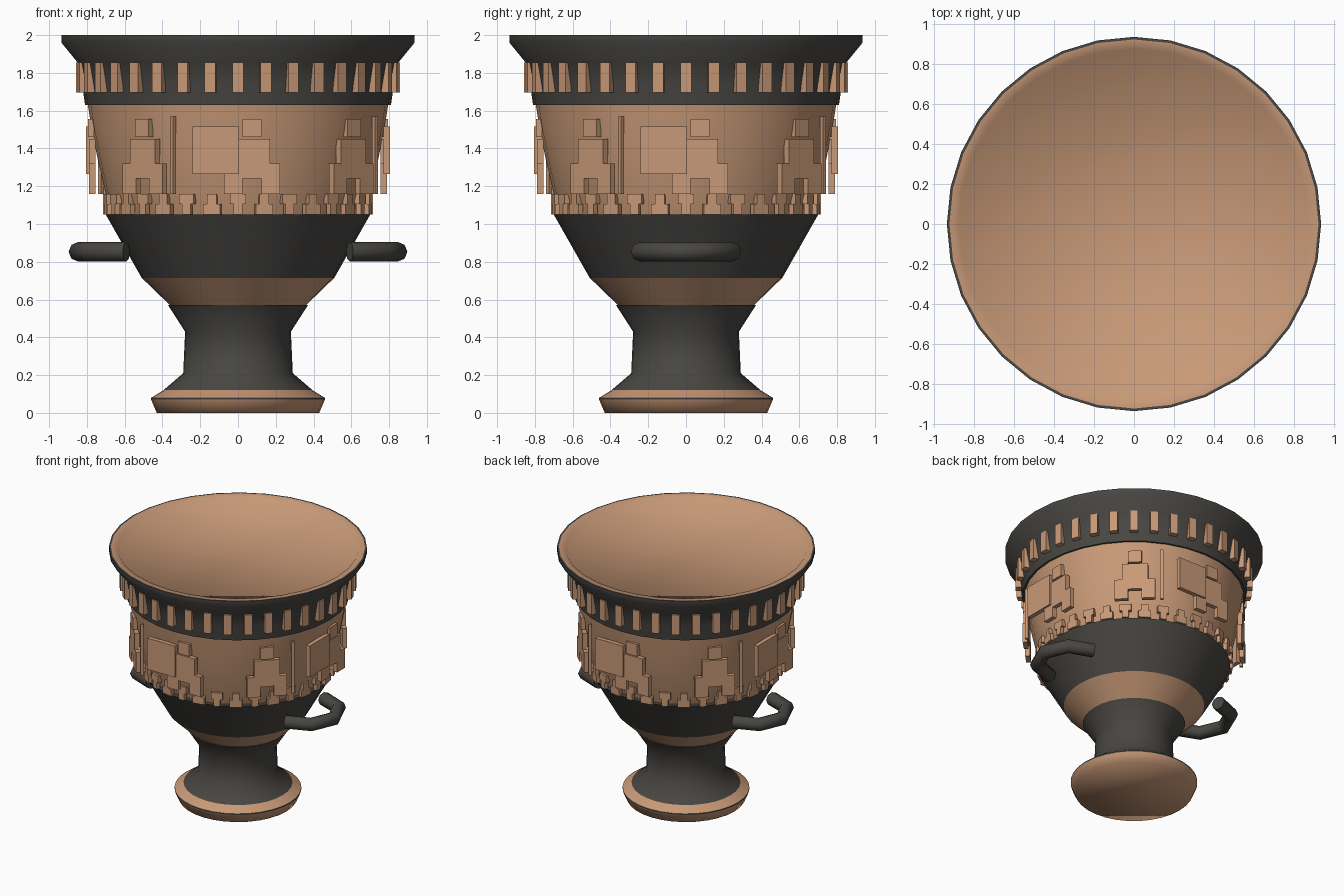
import bpy, bmesh
from math import sin, cos, pi, radians

cube = bpy.data.objects.get("Cube")
if cube:
    bpy.data.objects.remove(cube)


def material(name, rgb):
    m = bpy.data.materials.new(name)
    m.use_nodes = True
    m.diffuse_color = (*rgb, 1)
    m.node_tree.nodes["Principled BSDF"].inputs["Base Color"].default_value = (*rgb, 1)
    return m


clay = material("terracotta", (0.58, 0.32, 0.185))
glaze = material("black_glaze", (0.065, 0.062, 0.055))


def finish(name, bm, mats, smooth=None):
    mesh = bpy.data.meshes.new(name)
    bm.to_mesh(mesh)
    bm.free()
    ob = bpy.data.objects.new(name, mesh)
    bpy.context.collection.objects.link(ob)
    for m in mats:
        mesh.materials.append(m)
    if smooth:
        bpy.ops.object.select_all(action='DESELECT')
        ob.select_set(True)
        bpy.context.view_layer.objects.active = ob
        bpy.ops.object.shade_smooth_by_angle(angle=radians(smooth))


def plate(bm, angle, outline, r_in, r_out):
    """Extrude an outline of (sideways, height) points outward at an angle round the vase."""
    def ring(r):
        return [bm.verts.new((r * sin(angle) + t * cos(angle),
                              -r * cos(angle) + t * sin(angle), z)) for t, z in outline]
    a, b = ring(r_in), ring(r_out)
    faces = [bm.faces.new(a), bm.faces.new(b)]
    n = len(a)
    for i in range(n):
        j = (i + 1) % n
        faces.append(bm.faces.new((a[i], a[j], b[j], b[i])))
    bmesh.ops.recalc_face_normals(bm, faces=faces)


def mirrored(half, shift=0):
    """Close a right-hand half outline with its mirror image."""
    return [(shift + t, z) for t, z in half] + [(shift - t, z) for t, z in reversed(half)]


def rect(t0, t1, z0, z1):
    return [(t0, z0), (t1, z0), (t1, z1), (t0, z1)]


# Vase body: separate turned bands, each (material, profile of radius and height)
C, G = 0, 1
bands = [
    (C, [(.43, 0), (.46, .07)]),
    (G, [(.46, .07), (.46, .08)]),
    (C, [(.46, .08), (.395, .12)]),
    (G, [(.395, .12), (.29, .21), (.28, .43), (.37, .57)]),
    (G, [(.37, .57), (.36, .57)]),
    (C, [(.36, .57), (.51, .715)]),
    (G, [(.51, .715), (.70, 1.05)]),
    (G, [(.70, 1.05), (.665, 1.05)]),
    (C, [(.665, 1.05), (.70, 1.16), (.742, 1.34), (.774, 1.5), (.795, 1.63)]),
    (G, [(.795, 1.63), (.81, 1.63)]),
    (G, [(.81, 1.63), (.825, 1.74), (.845, 1.85), (.935, 1.96), (.935, 2), (.922, 2)]),
    (C, [(.922, 2), (.875, 1.995), (.855, 1.97)]),
]
SIDES = 32
bm = bmesh.new()
rings = []
for mat, profile in bands:
    previous = None
    for r, z in profile:
        ring = [bm.verts.new((r * sin(2 * pi * i / SIDES), -r * cos(2 * pi * i / SIDES), z))
                for i in range(SIDES)]
        if previous:
            for i in range(SIDES):
                j = (i + 1) % SIDES
                f = bm.faces.new((previous[i], previous[j], ring[j], ring[i]))
                f.material_index = mat
        previous = ring
        rings.append(ring)
# Underside of the foot and the shallow sunken top
bm.faces.new(rings[0][::-1])
bm.faces.new(rings[-1])
finish("vase_body", bm, [clay, glaze], 85)

# Row of upright blocks under the rim
bm = bmesh.new()
for i in range(36):
    plate(bm, 2 * pi * i / 36, rect(-.029, .029, 1.695, 1.855), .815, .858)
finish("rim_blocks", bm, [clay])

# Alternating upright and upturned T shapes below the figures
bm = bmesh.new()
low, mid, high = 1.05, 1.105, 1.158
tee = [(.024, low), (.024, mid), (.042, mid), (.042, high)]
upturned = [(.046, low), (.046, mid), (.026, mid), (.026, high)]
for i in range(32):
    plate(bm, 2 * pi * i / 32, mirrored(upturned if i % 2 else tee), .685, .715)
finish("t_shape_border", bm, [clay])

# Eight stepped figures, in turn with a shield and with a spear
figure = [(.05, 1.24), (.05, 1.16), (.148, 1.16), (.148, 1.32), (.095, 1.32), (.095, 1.45)]
bm_fig, bm_shield, bm_spear = bmesh.new(), bmesh.new(), bmesh.new()
for i in range(8):
    a = i * pi / 4
    plate(bm_fig, a, mirrored(figure, .075), .755, .79)
    plate(bm_fig, a, rect(.025, .125, 1.46, 1.555), .762, .795)
    if i % 2:
        plate(bm_spear, a, rect(.258, .28, 1.16, 1.57), .745, .768)
    else:
        plate(bm_shield, a, rect(-.24, .005, 1.265, 1.515), .77, .805)
finish("figures", bm_fig, [clay])
finish("shields", bm_shield, [clay])
finish("spears", bm_spear, [clay])

# Half-ring handles, one on each side
for name, side in (("left_handle", 1), ("right_handle", -1)):
    curve = bpy.data.curves.new(name, 'CURVE')
    curve.dimensions = '3D'
    curve.bevel_depth = .052
    curve.bevel_resolution = 2
    curve.use_fill_caps = True
    path = curve.splines.new('POLY')
    path.points.add(4)
    for k, p in enumerate(path.points):
        a = radians(-92 + 46 * k)
        p.co = (side * (.6 + .245 * cos(a)), .243 * sin(a), .853, 1)
    tube = bpy.data.objects.new(name + "_path", curve)
    bpy.context.collection.objects.link(tube)
    bpy.context.view_layer.update()
    bm = bmesh.new()
    bm.from_mesh(tube.evaluated_get(bpy.context.evaluated_depsgraph_get()).to_mesh())
    bpy.data.objects.remove(tube)
    bmesh.ops.remove_doubles(bm, verts=bm.verts, dist=1e-5)
    bmesh.ops.recalc_face_normals(bm, faces=bm.faces)
    finish(name, bm, [glaze], 50)
